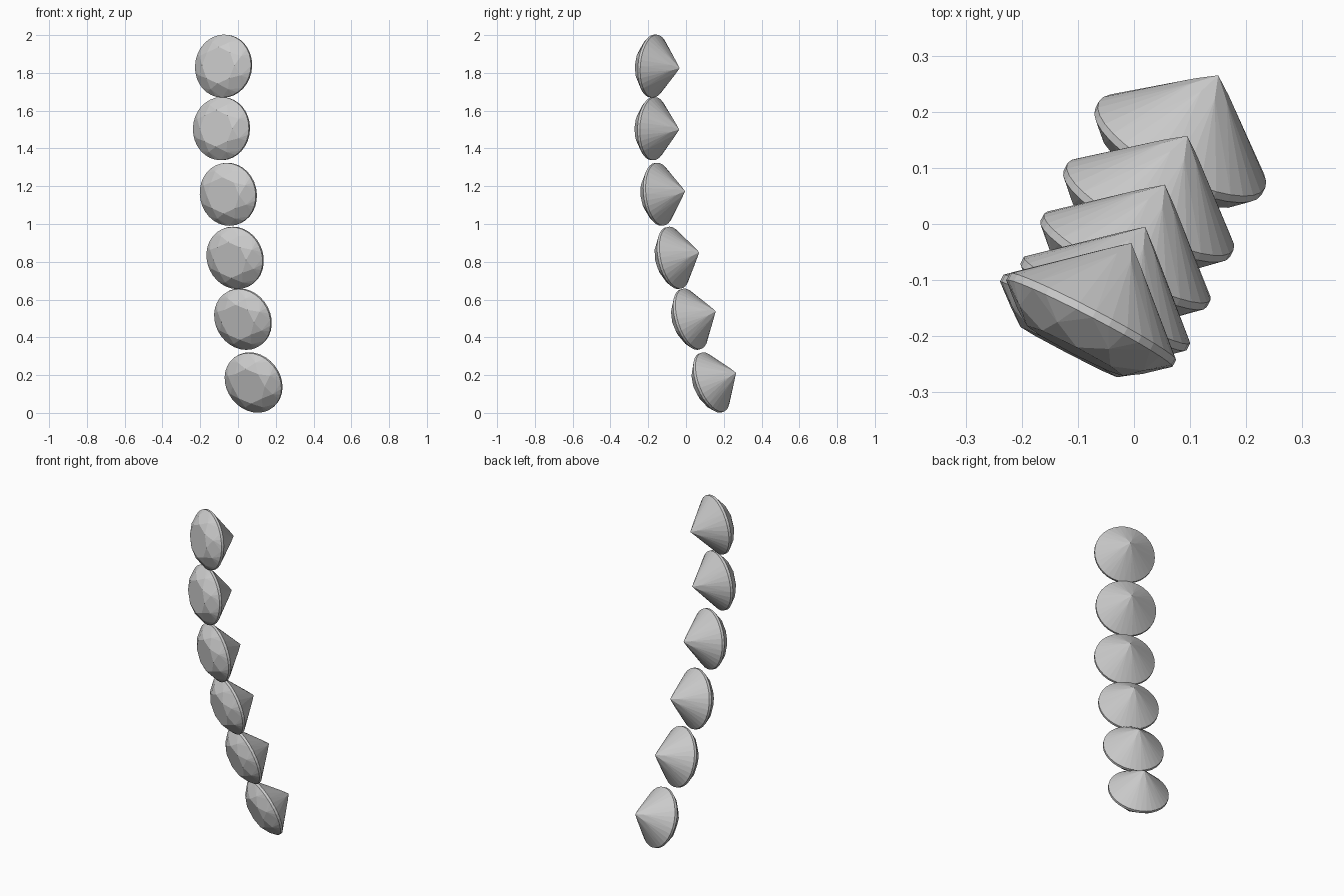
import bpy, bmesh, math
from mathutils import Vector

if "Cube" in bpy.data.objects:
    bpy.data.objects.remove(bpy.data.objects["Cube"])

R = 0.167          # girdle radius
TABLE = 0.58 * R   # radius of the flat table
CROWN = 0.055      # crown height above the girdle
BAND = 0.014       # girdle thickness
DEPTH = 0.148      # pavilion depth below the girdle
HALF = math.radians(22.5)


def ring(radius, z, count, turn=0.0):
    return [Vector((radius * math.cos(turn + i * math.tau / count),
                    radius * math.sin(turn + i * math.tau / count), z))
            for i in range(count)]


def cut_gem_mesh():
    """Round brilliant cut; table towards +z, point at the origin."""
    star = 0.81 * R
    star_z = CROWN * (R - star * math.cos(HALF)) / (R - TABLE)
    low = 0.22 * R
    low_z = DEPTH * low * math.cos(HALF) / R
    top = DEPTH + BAND
    pts = [Vector((0, 0, 0))]
    pts += ring(TABLE, top + CROWN, 8)           # table corners
    pts += ring(star, top + star_z, 8, HALF)     # star / kite corners
    pts += ring(R, top, 32)                      # girdle, upper edge
    pts += ring(R, DEPTH, 32)                    # girdle, lower edge
    pts += ring(low, low_z, 8, HALF)             # pavilion facet corners
    bm = bmesh.new()
    for p in pts:
        bm.verts.new(p)
    bmesh.ops.convex_hull(bm, input=bm.verts)
    bmesh.ops.dissolve_limit(bm, angle_limit=math.radians(0.5),
                             verts=bm.verts, edges=bm.edges)
    bmesh.ops.recalc_face_normals(bm, faces=bm.faces)
    mesh = bpy.data.meshes.new("cut_gem")
    bm.to_mesh(mesh)
    bm.free()
    return mesh


# Point of each gem (x, y, z) and how far its axis rises towards the point
gems = [
    (-0.005, -0.034, 1.825, -0.07),
    (-0.016, -0.036, 1.500, -0.03),
    (0.020, -0.005, 1.173, 0.10),
    (0.055, 0.070, 0.850, 0.19),
    (0.095, 0.157, 0.538, 0.27),
    (0.150, 0.265, 0.212, 0.33),
]
heading = math.radians(27.5)   # all gems face front-left

mesh = cut_gem_mesh()
for i, (x, y, z, rise) in enumerate(gems, 1):
    flat = math.sqrt(1 - rise * rise)
    facing = -Vector((flat * math.sin(heading), flat * math.cos(heading), rise))
    gem = bpy.data.objects.new(f"gem_{i}", mesh)
    gem.location = (x, y, z)
    gem.rotation_euler = facing.to_track_quat('Z', 'Y').to_euler()
    bpy.context.collection.objects.link(gem)
